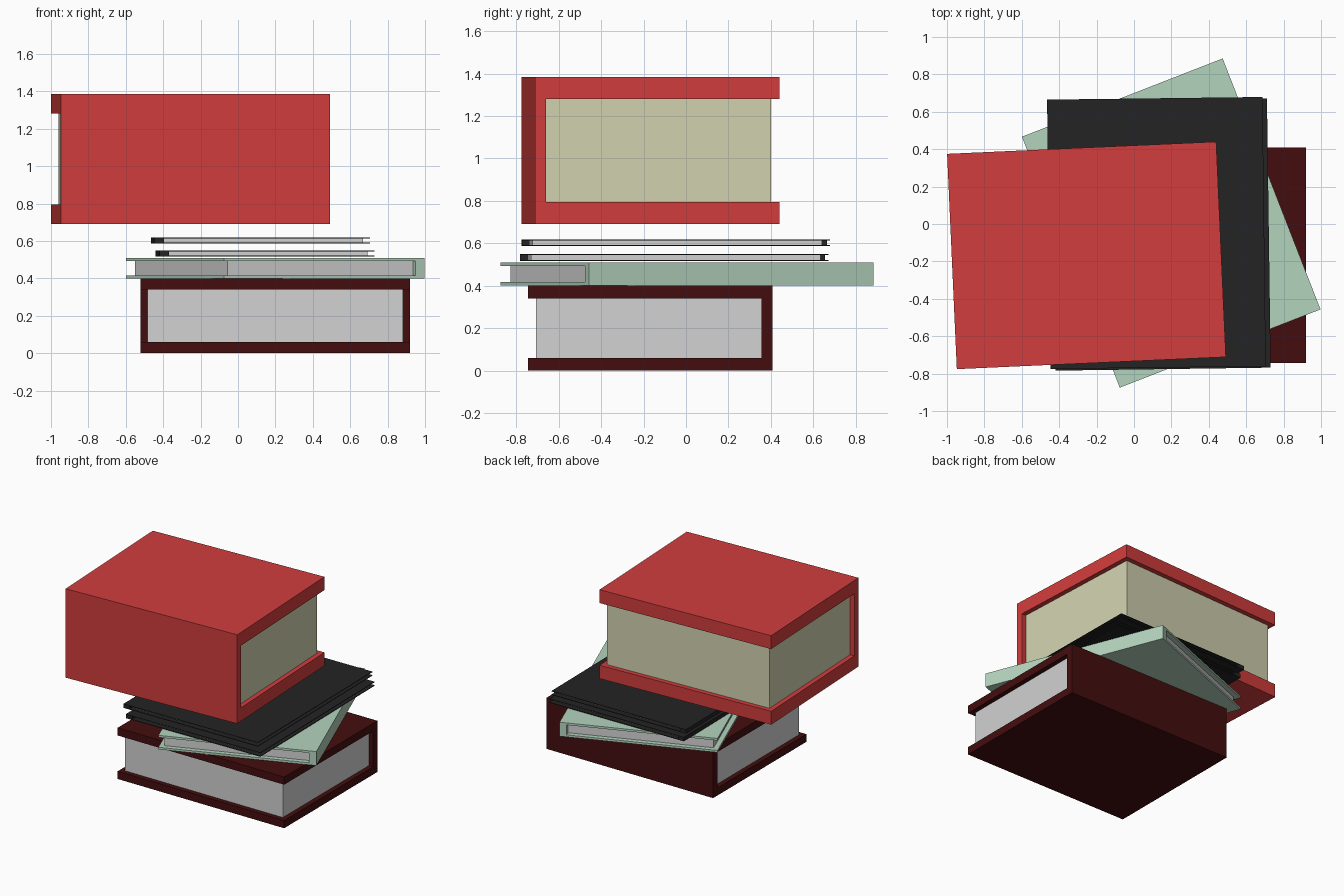
import bpy, bmesh, math

if "Cube" in bpy.data.objects:
    bpy.data.objects.remove(bpy.data.objects["Cube"])

WIDTH, LENGTH = 1.152, 1.44      # shared book footprint
SPINE, INSET = 0.052, 0.037      # spine thickness, page setback


def srgb(*rgb):
    return [((c / 255 + 0.055) / 1.055) ** 2.4 if c > 10 else c / 255 / 12.92 for c in rgb] + [1.0]


def material(name, *rgb):
    m = bpy.data.materials.new(name)
    m.diffuse_color = srgb(*rgb)
    m.use_nodes = True
    m.node_tree.nodes["Principled BSDF"].inputs["Base Color"].default_value = m.diffuse_color
    return m


red = material("red cover", 210, 61, 61)
green = material("pale green cover", 180, 212, 190)
black = material("black cover", 35, 35, 35)
maroon = material("maroon cover", 68, 13, 15)
grey = material("grey paper", 210, 210, 210)
cream = material("cream paper", 210, 210, 176)


def prism(name, profile, y0, y1, mat, place):
    """Extrude an x-z profile along y and place it."""
    bm = bmesh.new()
    face = bm.faces.new([bm.verts.new((x, y0, z)) for x, z in profile])
    ext = bmesh.ops.extrude_face_region(bm, geom=[face])
    moved = [v for v in ext["geom"] if isinstance(v, bmesh.types.BMVert)]
    bmesh.ops.translate(bm, verts=moved, vec=(0, y1 - y0, 0))
    bmesh.ops.recalc_face_normals(bm, faces=bm.faces[:])
    me = bpy.data.meshes.new(name)
    bm.to_mesh(me)
    bm.free()
    me.materials.append(mat)
    ob = bpy.data.objects.new(name, me)
    ob.location, ob.rotation_euler.z = place
    bpy.context.collection.objects.link(ob)


def book(name, x, y, z, height, angle, cover, paper):
    """Spine on local -x, fore-edge on local +x."""
    place = ((x, y, z), math.radians(angle))
    w, l, t = WIDTH / 2, LENGTH / 2, height * 0.15
    inner = -w + SPINE
    # C-shaped cover: two boards joined by the spine
    prism(name + "_cover",
          [(-w, 0), (w, 0), (w, t), (inner, t), (inner, height - t),
           (w, height - t), (w, height), (-w, height)],
          -l, l, cover, place)
    # page block
    prism(name + "_pages",
          [(inner, t), (w - INSET, t), (w - INSET, height - t), (inner, height - t)],
          -l + INSET, l - INSET, paper, place)


# Stack from bottom to top
book("maroon_book", 0.20, -0.168, 0.0, 0.40, -90, maroon, grey)
book("green_book", 0.199, 0.005, 0.40, 0.11, 201.3, green, grey)
book("lower_black_book", 0.145, -0.056, 0.517, 0.032, 0.8, black, grey)
book("upper_black_book", 0.12, -0.048, 0.587, 0.032, 0.7, black, grey)
book("red_book", -0.254, -0.168, 0.69, 0.695, 92.58, red, cream)
